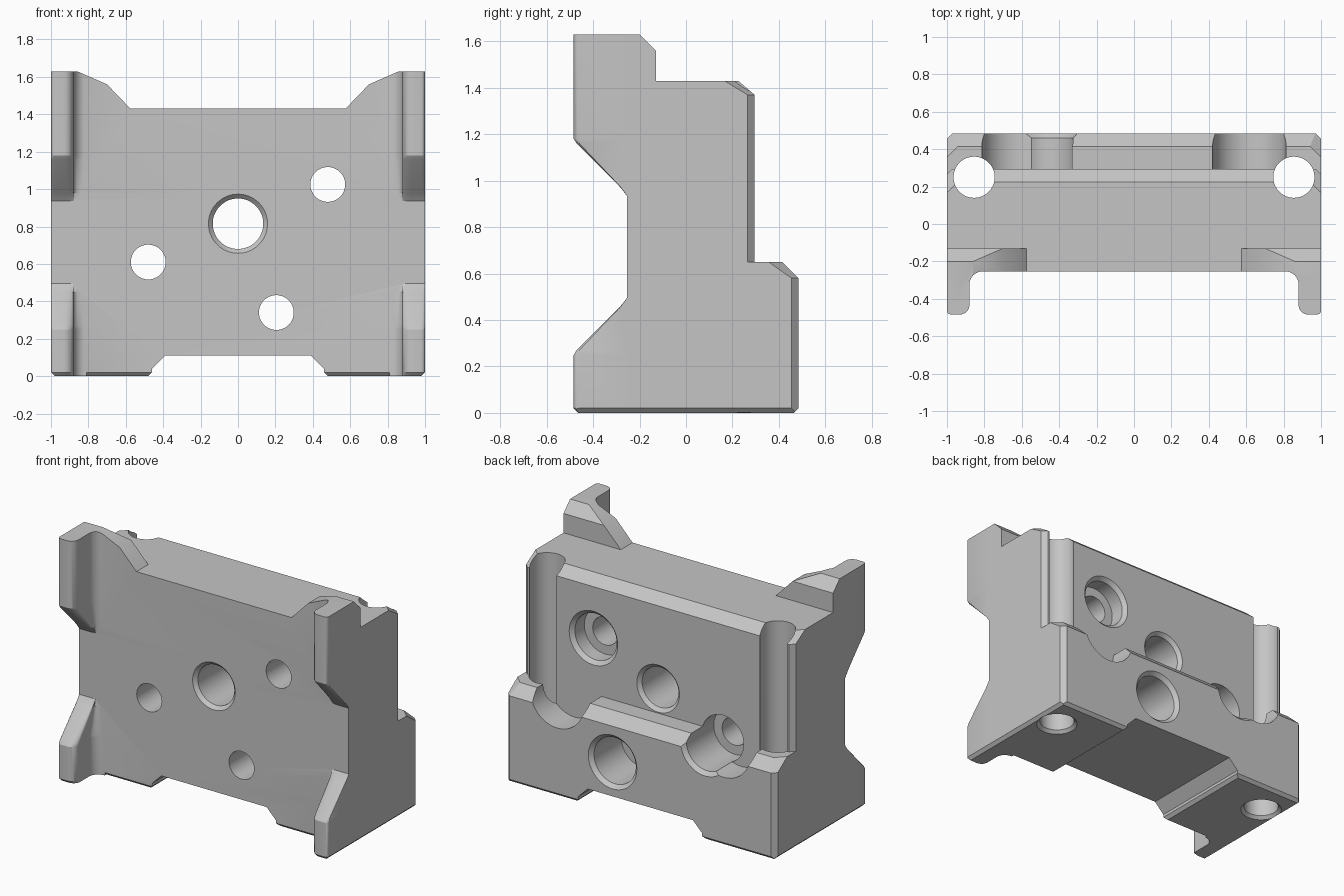
import bpy, bmesh, math

if "Cube" in bpy.data.objects:
    bpy.data.objects.remove(bpy.data.objects["Cube"])

ROOT2 = math.sqrt(2)


def loft(name, rings):
    """Solid through a list of closed rings of 3D points."""
    bm = bmesh.new()
    vs = [[bm.verts.new(p) for p in ring] for ring in rings]
    n = len(vs[0])
    for a, b in zip(vs, vs[1:]):
        for i in range(n):
            j = (i + 1) % n
            bm.faces.new((a[i], a[j], b[j], b[i]))
    bm.faces.new(vs[0])
    bm.faces.new(vs[-1])
    bmesh.ops.recalc_face_normals(bm, faces=bm.faces)
    me = bpy.data.meshes.new(name)
    bm.to_mesh(me)
    bm.free()
    ob = bpy.data.objects.new(name, me)
    bpy.context.collection.objects.link(ob)
    return ob


def prism(name, pts, lo, hi, place):
    return loft(name, [[place(u, v, w) for u, v in pts] for w in (lo, hi)])


def turned(name, profile, place, seg=64):
    """Round solid from (radius, distance) pairs along an axis."""
    ang = [2 * math.pi * i / seg for i in range(seg)]
    return loft(name, [[place(r * math.cos(a), r * math.sin(a), d) for a in ang]
                       for r, d in profile])


def combine(target, tool, operation):
    tool.hide_render = True
    mod = target.modifiers.new("combine", 'BOOLEAN')
    mod.operation = operation
    mod.solver = 'MANIFOLD'
    mod.object = tool
    bpy.context.view_layer.objects.active = target
    bpy.ops.object.modifier_apply(modifier=mod.name)
    bpy.data.objects.remove(tool, do_unlink=True)


def arc(cx, cy, r, a0, a1, n=8):
    return [(cx + r * math.cos(math.radians(a0 + (a1 - a0) * i / n)),
             cy + r * math.sin(math.radians(a0 + (a1 - a0) * i / n)))
            for i in range(n + 1)]


# Stepped block from its side profile (y, z)
side = [(-.215, -.02), (-.255, .02), (-.255, 1.685), (-.13, 1.56), (-.13, 1.43),
        (.225, 1.43), (.295, 1.37), (.295, .65), (.415, .65), (.485, .58),
        (.485, .02), (.445, -.02)]
block = prism("mounting_block", side, -1.05, 1.05, lambda y, z, x: (x, y, z))

# Filleted front flanges with ramped ends: (z, height)
section = arc(.81, .07, .07, -90, 0) + arc(.93, .18, .05, 180, 90) + arc(.98, .21, .02, 90, 0, 4)
lower = [(-.02, .19), (.02, .23), (.25, .23), (.27, .217), (.45, .037), (.475, .016), (.51, -.01)]
upper = [(.92, -.01), (.955, .016), (.98, .037), (1.16, .217), (1.18, .23), (1.7, .23)]
for s in (-1, 1):
    for levels in (lower, upper):
        rings = []
        for z, h in levels:
            ring = [(s * x, -.2535 - d * h / .23, z) for x, d in section]
            rings.append(ring + [(s * 1, -.2, z), (s * .81, -.2, z)])
        combine(block, loft("flange", rings), 'UNION')

# Front outline (x, z): ears on top, notch below
half = [(.39, .11), (.46, .04), (.46, .02), (.48, 0), (.98, 0), (1, .02),
        (1, 1.63), (.86, 1.63), (.7, 1.56), (.575, 1.43)]
outline = half + [(-x, z) for x, z in reversed(half)]
combine(block, prism("outline", outline, -.7, .7, lambda x, z, y: (x, y, z)), 'INTERSECT')

# Chamfered rear corners, following both steps
d1, d0 = 1.455 / ROOT2, 1.265 / ROOT2
corner = [(d1, -.1), (d1, .58), (d1 - .07, .65), (d0, .65), (d0, 1.37),
          (d0 - .07, 1.43), (d0 - .07, 1.8), (2, 1.8), (2, -.1)]
for s in (-1, 1):
    combine(block, prism("corner_cutter", corner, -1, .1,
            lambda d, z, t: (s * (d - t) / ROOT2, (d + t) / ROOT2, z)), 'DIFFERENCE')

# Vertical through holes and the scoops beside them
for s in (-1, 1):
    combine(block, turned("post_hole", [(.15, -.02), (.11, .02), (.11, 1.8)],
            lambda u, v, d: (s * .855 + u, .25 + v, d)), 'DIFFERENCE')
    combine(block, turned("scoop", [(.197, .295), (.197, .7)],
            lambda u, v, d: (s * .617 + u, d, .655 + v)), 'DIFFERENCE')

# Centre hole, chamfered both ends, and counterbored bolt holes (x, z, rear face)
holes = [(0, .815, [(.163, -.26), (.135, -.232), (.135, .272), (.163, .3)])]
for x, z, back in ((.48, 1.025, .295), (-.48, .61, .485), (.205, .34, .485)):
    holes.append((x, z, [(.093, -.5), (.093, .17), (.155, .17),
                         (.155, back - .025), (.185, back + .005)]))
for x, z, profile in holes:
    combine(block, turned("bolt_hole", profile,
            lambda u, v, d: (x + u, d, z + v)), 'DIFFERENCE')

# Grey finish and smooth fillets
grey = bpy.data.materials.new("plain grey")
grey.diffuse_color = (.56, .56, .56, 1)
grey.use_nodes = True
grey.node_tree.nodes["Principled BSDF"].inputs["Base Color"].default_value = grey.diffuse_color
block.data.materials.clear()
block.data.materials.append(grey)
for p in block.data.polygons:
    p.material_index = 0
bpy.ops.object.select_all(action='DESELECT')
block.select_set(True)
bpy.context.view_layer.objects.active = block
bpy.ops.object.shade_smooth_by_angle(angle=math.radians(25))
